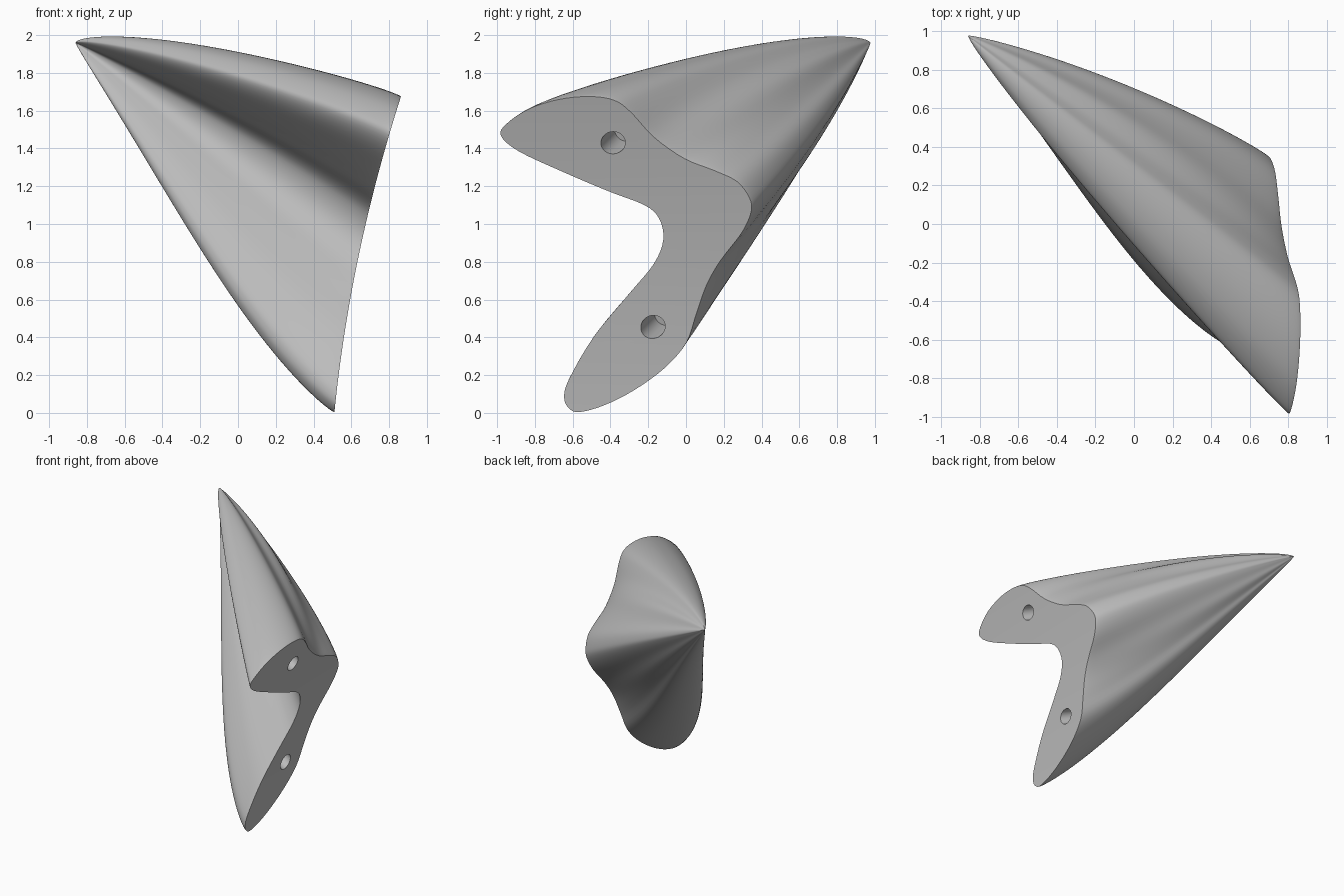
import bpy, bmesh, math
from mathutils import Vector
from mathutils.geometry import tessellate_polygon

cube = bpy.data.objects.get("Cube")
if cube:
    bpy.data.objects.remove(cube, do_unlink=True)

grey = bpy.data.materials.new("plain grey")
grey.use_nodes = True
grey.diffuse_color = (0.5, 0.5, 0.5, 1)
grey.node_tree.nodes["Principled BSDF"].inputs["Base Color"].default_value = (0.5, 0.5, 0.5, 1)

# Bent, two-lobed outline of the open end, as (y, z)
OUTLINE = [(-.98, 1.468), (-.95, 1.53), (-.83, 1.61), (-.67, 1.66), (-.51, 1.675),
           (-.38, 1.655), (-.29, 1.59), (-.17, 1.46), (-.01, 1.347), (.15, 1.283),
           (.27, 1.225), (.335, 1.14), (.345, 1.066), (.296, .955), (.185, .81),
           (.11, .68), (.053, .52), (0, .368), (-.116, .235), (-.275, .12),
           (-.434, .04), (-.566, .004), (-.62, .025), (-.645, .08), (-.62, .177),
           (-.487, .405), (-.3, .632), (-.17, .79), (-.12, .918), (-.143, 1.03),
           (-.22, 1.1), (-.407, 1.172), (-.645, 1.273), (-.884, 1.384)]
# Grooves along the back that fill in towards the middle: (y, z), push
GROOVES = [(Vector((-.06, 1.38)), Vector((0, .05, .06))),
           (Vector((.13, .72)), Vector((0, .03, -.02)))]
TIP = Vector((-.86, .975, 1.96))
CENTRE = Vector((.68, -.15, 1.05))
STEPS = 4
RINGS = 44


def face_x(z):
    # The end face leans outwards towards the top
    return .51 + .1 * z + .066 * z * z


def smooth_loop(points, steps):
    # Closed Catmull-Rom curve
    n, out = len(points), []
    for i in range(n):
        a, b, c, d = (Vector(points[(i + k) % n]) for k in (-1, 0, 1, 2))
        for s in range(steps):
            t = s / steps
            out.append(.5 * (2 * b + (c - a) * t + (2 * a - 5 * b + 4 * c - d) * t ** 2
                             + (3 * b - a - 3 * c + d) * t ** 3))
    return out


def loft_point(p, t):
    # Straight line to the tip, bowed outwards, with a blunt upper nose
    bow = Vector((0, .04 + .09 * p.y, -.03 + .055 * p.z))
    for spot, push in GROOVES:
        bow += push * math.exp(-(p.yz - spot).length_squared / .04)
    bow *= 3.4 * t ** .75 * (1 - t)
    low = max(0, 1 - p.z / 1.2)
    keel = Vector((-.11, -.04, 0)) * low * 4.2 * t ** .75 * (1 - t) ** 2
    nose = .06 + .32 * max(0, p.z - CENTRE.z)
    blunt = (p - CENTRE) * nose * t * t * math.sqrt(1 - t)
    return p.lerp(TIP, t) + bow + keel + blunt


# Body: outline lofted to a blunt tip
outline = smooth_loop(OUTLINE, STEPS)
start = [Vector((face_x(p.y), p.x, p.y)) for p in outline]
n = len(start)
bm = bmesh.new()
rings = []
for r in range(RINGS):
    t = .5 - .5 * math.cos(math.pi * r / RINGS)
    rings.append([bm.verts.new(loft_point(p, t)) for p in start])
for a, b in zip(rings, rings[1:]):
    for i in range(n):
        j = (i + 1) % n
        bm.faces.new((a[i], a[j], b[j], b[i]))
tip = bm.verts.new(TIP)
for i in range(n):
    bm.faces.new((rings[-1][i], rings[-1][(i + 1) % n], tip))

# End face, filled inside the concave outline
for tri in tessellate_polygon([[p.to_3d() for p in outline]]):
    bm.faces.new([rings[0][i] for i in tri])
bmesh.ops.recalc_face_normals(bm, faces=bm.faces)
mesh = bpy.data.meshes.new("pointed_body")
bm.to_mesh(mesh)
bm.free()
body = bpy.data.objects.new("pointed_body", mesh)
bpy.context.collection.objects.link(body)
mesh.materials.append(grey)

# Two blind holes drilled into the end face, slanting towards the tip
axis = Vector((-1, .35, .35))
for name, y, z in (("upper_hole_cutter", -.386, 1.43), ("lower_hole_cutter", -.175, .455)):
    bpy.ops.mesh.primitive_cylinder_add(vertices=40, radius=.061, depth=.42,
                                        location=(face_x(z), y, z))
    cutter = bpy.context.object
    cutter.name = name
    cutter.rotation_euler = axis.to_track_quat('Z', 'Y').to_euler()
    cutter.data.materials.append(grey)
    cutter.hide_render = True
    cut = body.modifiers.new(name, 'BOOLEAN')
    cut.operation = 'DIFFERENCE'
    cut.solver = 'EXACT'
    cut.object = cutter
    bpy.ops.object.select_all(action='DESELECT')
    body.select_set(True)
    bpy.context.view_layer.objects.active = body
    bpy.ops.object.modifier_apply(modifier=name)
    bpy.data.objects.remove(cutter, do_unlink=True)

# Smooth skin with crisp edges at the end face and holes
bpy.ops.object.shade_smooth_by_angle(angle=math.radians(35))
